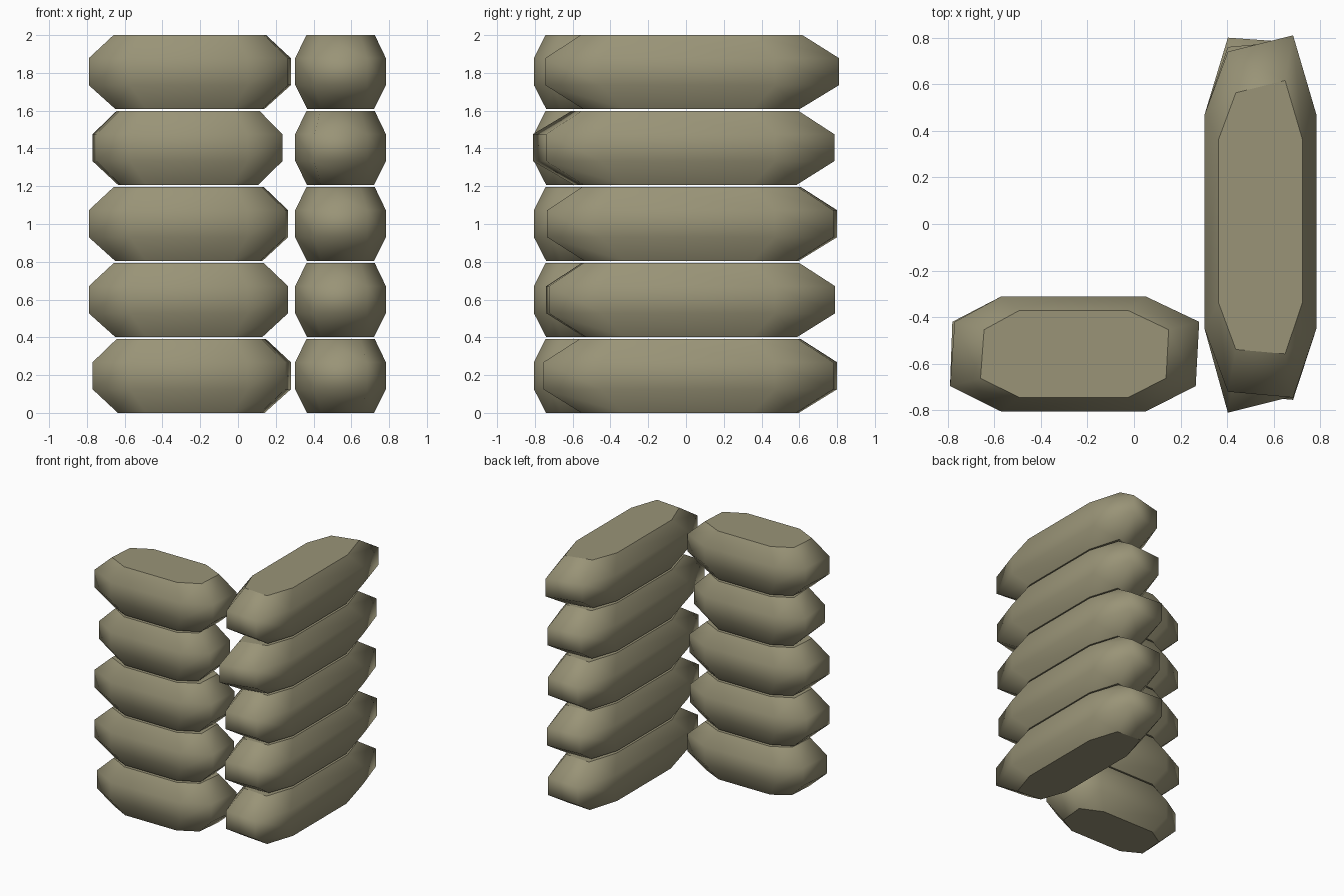
import bpy, bmesh

if "Cube" in bpy.data.objects:
    bpy.data.objects.remove(bpy.data.objects["Cube"])

canvas = bpy.data.materials.new("khaki canvas")
canvas.diffuse_color = (0.32, 0.295, 0.185, 1)
canvas.use_nodes = True
canvas.node_tree.nodes["Principled BSDF"].inputs["Base Color"].default_value = canvas.diffuse_color


def sandbag(name, centre, half_width, half_corner, shoulders, ends, z0, along_y):
    """Octagonal bag: wide belt, smaller flat top and bottom.
    shoulders = (low, high) where the straight sides stop,
    ends = tip positions (low -v, low +v, high -v, high +v)."""
    cu, cv = centre
    outline = [(ends[0], cv - half_corner), (shoulders[0], cv - half_width),
               (shoulders[1], cv - half_width), (ends[2], cv - half_corner),
               (ends[3], cv + half_corner), (shoulders[1], cv + half_width),
               (shoulders[0], cv + half_width), (ends[1], cv + half_corner)]
    bm = bmesh.new()
    rings = []
    for dz, s in ((0, 0.74), (0.125, 1), (0.268, 1), (0.39, 0.755)):
        ring = []
        for u, v in outline:
            u, v = cu + (u - cu) * s, cv + (v - cv) * s
            ring.append(bm.verts.new((v, u, z0 + dz) if along_y else (u, v, z0 + dz)))
        rings.append(ring)
    for a, b in zip(rings, rings[1:]):
        for i in range(8):
            j = (i + 1) % 8
            bm.faces.new((a[i], a[j], b[j], b[i])).smooth = True
    # flat caps with crisp rims
    for ring in (rings[0], rings[-1]):
        cap = bm.faces.new(ring)
        for e in cap.edges:
            e.smooth = False
    bmesh.ops.recalc_face_normals(bm, faces=bm.faces)
    me = bpy.data.meshes.new(name)
    bm.to_mesh(me)
    bm.free()
    me.materials.append(canvas)
    bpy.context.collection.objects.link(bpy.data.objects.new(name, me))


# slightly uneven bag ends, one row per layer from the bottom up
long_ends = [(-0.73, -0.755, 0.80, 0.78), (-0.74, -0.725, 0.77, 0.79),
             (-0.735, -0.735, 0.80, 0.78), (-0.81, -0.74, 0.76, 0.785),
             (-0.72, -0.745, 0.74, 0.81)]
short_ends = [(-0.77, -0.75, 0.25, 0.28), (-0.79, -0.78, 0.265, 0.26),
              (-0.79, -0.77, 0.25, 0.265), (-0.75, -0.77, 0.235, 0.225),
              (-0.79, -0.77, 0.265, 0.28)]

for k in range(5):
    z = k * 0.4025
    sandbag(f"long_sandbag_{k + 1}", (0.02, 0.543), 0.24, 0.14,
            (-0.45, 0.47), long_ends[k], z, True)
    sandbag(f"short_sandbag_{k + 1}", (-0.255, -0.558), 0.247, 0.138,
            (-0.57, 0.05), short_ends[k], z, False)
